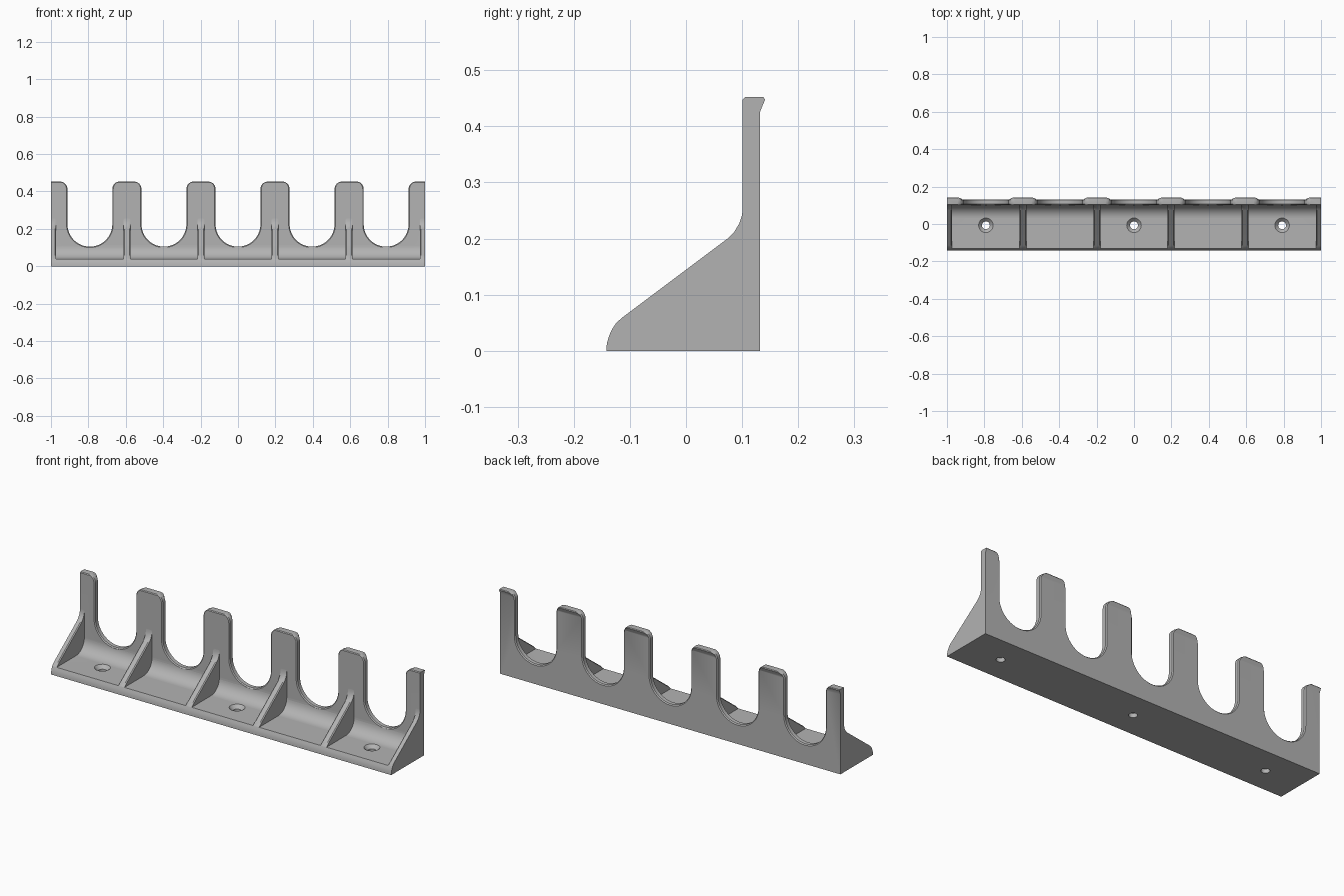
import bpy, bmesh
from math import sin, cos, pi, radians

old = bpy.data.objects.get("Cube")
if old:
    bpy.data.objects.remove(old, do_unlink=True)

grey = bpy.data.materials.new("plain grey")
grey.use_nodes = True
grey.diffuse_color = (0.45, 0.45, 0.45, 1)
grey.node_tree.nodes["Principled BSDF"].inputs["Base Color"].default_value = (0.45, 0.45, 0.45, 1)

PITCH = 0.396
TOP = 0.452
WALL_FRONT, WALL_BACK = 0.101, 0.132


def arc(cx, cy, r, a0, a1, n=12):
    """Points on an arc, angles in degrees."""
    angles = [radians(a0 + (a1 - a0) * i / n) for i in range(n + 1)]
    return [(cx + r * cos(a), cy + r * sin(a)) for a in angles]


def add_loft(bm, rings):
    """Skin equal-sized rings of 3D points into a closed solid."""
    loops = [[bm.verts.new(p) for p in ring] for ring in rings]
    for a, b in zip(loops, loops[1:]):
        for i in range(len(a)):
            j = (i + 1) % len(a)
            bm.faces.new((a[i], a[j], b[j], b[i]))
    bm.faces.new(loops[0])
    bm.faces.new(loops[-1])


def make_object(name, bm):
    bmesh.ops.recalc_face_normals(bm, faces=bm.faces)
    mesh = bpy.data.meshes.new(name)
    bm.to_mesh(mesh)
    bm.free()
    mesh.materials.append(grey)
    obj = bpy.data.objects.new(name, mesh)
    bpy.context.collection.objects.link(obj)
    return obj


def smooth(obj):
    bpy.ops.object.select_all(action="DESELECT")
    obj.select_set(True)
    bpy.context.view_layer.objects.active = obj
    bpy.ops.object.shade_smooth_by_angle(angle=radians(30))


def cut(obj, cutter):
    mod = obj.modifiers.new("cut", "BOOLEAN")
    mod.operation, mod.solver, mod.object = "DIFFERENCE", "EXACT", cutter
    bpy.ops.object.select_all(action="DESELECT")
    obj.select_set(True)
    bpy.context.view_layer.objects.active = obj
    bpy.ops.object.modifier_apply(modifier=mod.name)
    bpy.data.objects.remove(cutter, do_unlink=True)


# Rack body: floor, filleted wall and rear lip as one section along x
nose = [(-0.142, 0), (-0.141, 0.013), (-0.137, 0.027), (-0.131, 0.04)]
section = nose + arc(WALL_FRONT - 0.07, 0.11, 0.07, -90, 0)
section += [(WALL_FRONT, TOP - 0.004), (WALL_FRONT + 0.004, TOP), (0.138, TOP), (0.141, TOP - 0.004),
            (WALL_BACK, 0.426), (WALL_BACK, 0)]
bm = bmesh.new()
add_loft(bm, [[(x, y, z) for y, z in section] for x in (-1, 1)])
body = make_object("rack_body", bm)


# Slots with round bottoms and softened front and back edges
def slot_ring(cx, y, d):
    right = arc(0, 0.225, 0.12 + d, -90, 0, 20)
    right += arc(0.16 + d, 0.413, 0.04, 180, 90, 8) + [(0.16 + d, 0.5)]
    left = [(-x, z) for x, z in reversed(right[1:])]
    return [(cx + x, y, z) for x, z in right + left]


bm = bmesh.new()
for k in range(-2, 3):
    cx = k * PITCH
    e = 0.005
    add_loft(bm, [slot_ring(cx, y, d) for y, d in (
        (0.06, e), (WALL_FRONT, e), (WALL_FRONT + e, 0),
        (WALL_BACK - e, 0), (WALL_BACK, e), (0.2, e))])
cut(body, make_object("slot_cutter", bm))

# Countersunk screw holes
bm = bmesh.new()
for cx in (-2 * PITCH, 0, 2 * PITCH):
    add_loft(bm, [[(cx + x, y, z) for x, y in arc(0, -0.007, r, 0, 345, 23)]
                  for z, r in ((-0.02, 0.021), (0.022, 0.021), (0.04, 0.039), (0.06, 0.039))])
cut(body, make_object("hole_cutter", bm))
smooth(body)

# Triangular ribs, between the slots and flush at both ends
slope = [(-0.131, 0.03), (-0.131, 0.04), (-0.124, 0.05), (-0.114, 0.059), (0.074, 0.2),
         (0.086, 0.212), (0.095, 0.227), (0.1, 0.242), (WALL_FRONT, 0.255),
         (0.115, 0.255), (0.115, 0.03)]
# Slightly lower outline for the softened rib edges
inner = [(y, z - 0.005 if z > 0.045 else z) for y, z in slope]


def make_rib(name, x0, x1, soft0, soft1):
    bm = bmesh.new()
    rings = [(x0, inner), (x0 + 0.005, slope)] if soft0 else [(x0, slope)]
    rings += [(x1 - 0.005, slope), (x1, inner)] if soft1 else [(x1, slope)]
    add_loft(bm, [[(x, y, z) for y, z in prof] for x, prof in rings])
    smooth(make_object(name, bm))


for i in range(4):
    c = (i - 1.5) * PITCH
    make_rib(f"middle_rib_{i + 1}", c - 0.018, c + 0.018, True, True)
make_rib("right_end_rib", -1, -0.974, False, True)
make_rib("left_end_rib", 0.974, 1, True, False)
